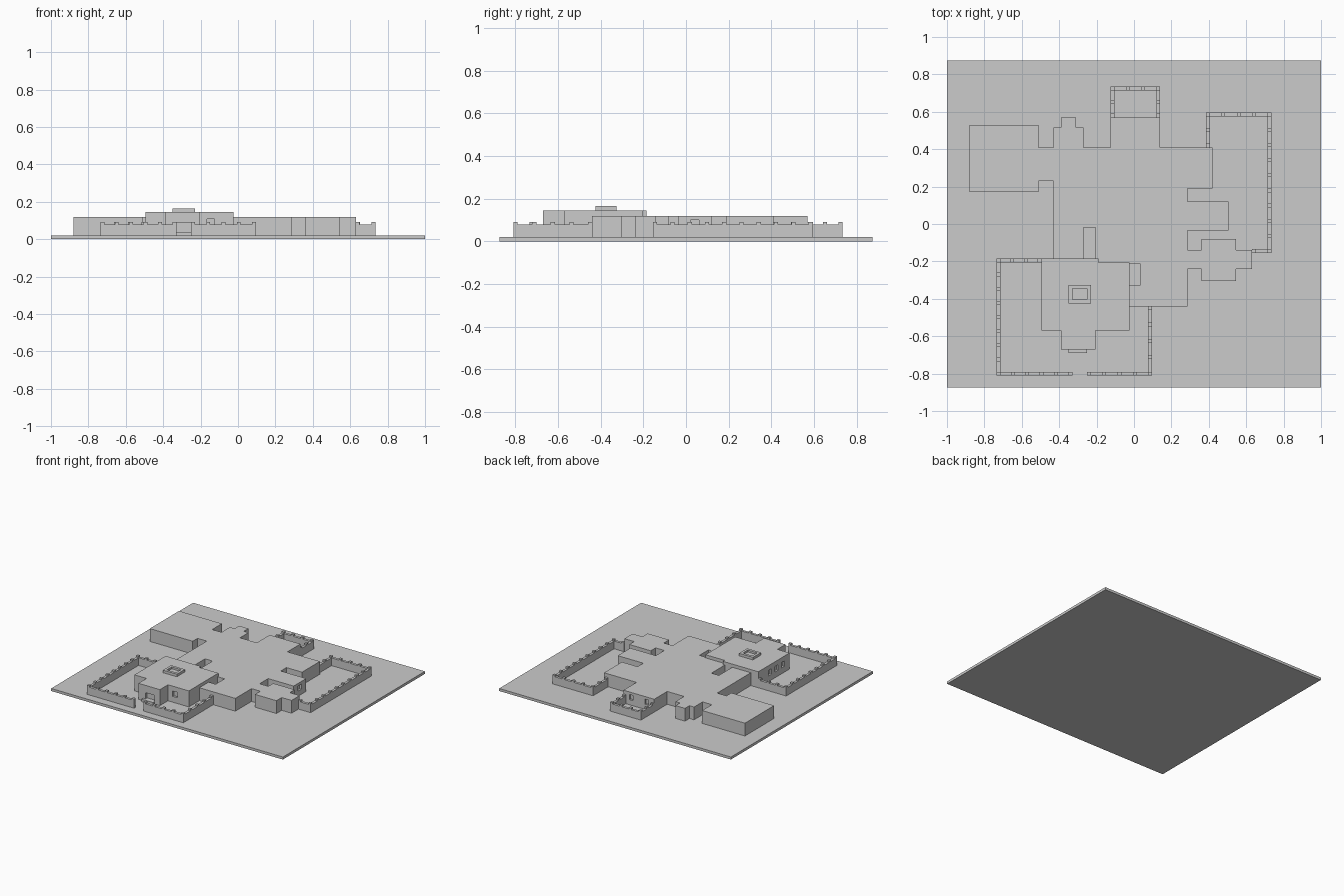
import bpy
import bmesh

cube = bpy.data.objects.get("Cube")
if cube:
    bpy.data.objects.remove(cube, do_unlink=True)

# One plain grey for the whole site
stone = bpy.data.materials.new("stone grey")
stone.use_nodes = True
grey = (0.6, 0.6, 0.6, 1.0)
stone.diffuse_color = grey
stone.node_tree.nodes["Principled BSDF"].inputs["Base Color"].default_value = grey

GROUND = 0.02
ROOF = 0.12
TOWER = 0.145


def finish(name, bm):
    """Turn a bmesh into a flat shaded, coloured object."""
    bmesh.ops.recalc_face_normals(bm, faces=bm.faces)
    mesh = bpy.data.meshes.new(name)
    bm.to_mesh(mesh)
    bm.free()
    mesh.materials.append(stone)
    obj = bpy.data.objects.new(name, mesh)
    bpy.context.collection.objects.link(obj)
    return obj


def prism(name, points, direction):
    """Extrude a closed outline of 3D points along a direction."""
    bm = bmesh.new()
    face = bm.faces.new([bm.verts.new(p) for p in points])
    grown = bmesh.ops.extrude_face_region(bm, geom=[face])
    verts = [g for g in grown["geom"] if isinstance(g, bmesh.types.BMVert)]
    bmesh.ops.translate(bm, vec=direction, verts=verts)
    return finish(name, bm)


def box(name, x0, x1, y0, y1, z0, z1):
    corners = [(x0, y0, z0), (x1, y0, z0), (x1, y1, z0), (x0, y1, z0)]
    return prism(name, corners, (0, 0, z1 - z0))


def right_angled_plan(name, x, y, steps, top):
    """Extrude a plan whose edges alternate between new x and new y values."""
    points = [(x, y, GROUND)]
    for i, value in enumerate(steps):
        if i % 2 == 0:
            x = value
        else:
            y = value
        points.append((x, y, GROUND))
    return prism(name, points, (0, 0, top - GROUND))


def wall(name, axis, start, end, offset, thick=0.02):
    """Low wall with a row of narrow merlons, running along x or y."""
    low, high, width = 0.08, 0.092, 0.02
    gaps = max(1, round((end - start - width) / 0.08))
    pitch = (end - start - width) / gaps
    outline = [(start, GROUND)]
    for i in range(gaps + 1):
        a = start + i * pitch
        if i:
            outline.append((a, low))
        outline += [(a, high), (a + width, high)]
        if i < gaps:
            outline.append((a + width, low))
    outline.append((end, GROUND))
    if axis == "x":
        return prism(name, [(u, offset, z) for u, z in outline], (0, thick, 0))
    return prism(name, [(offset, u, z) for u, z in outline], (thick, 0, 0))


def cut(target, *cutters):
    """Recess a solid with hidden boxes."""
    for cutter in cutters:
        cutter.hide_render = True
        mod = target.modifiers.new("recess", "BOOLEAN")
        mod.object = cutter
        mod.operation = "DIFFERENCE"
        mod.solver = "EXACT"
    bpy.context.view_layer.update()
    graph = bpy.context.evaluated_depsgraph_get()
    mesh = bpy.data.meshes.new_from_object(target.evaluated_get(graph))
    target.modifiers.clear()
    target.data = mesh
    for cutter in cutters:
        bpy.data.objects.remove(cutter, do_unlink=True)


# Ground slab
box("ground_slab", -1, 1, -0.875, 0.875, 0, GROUND)

# Main building, outline clockwise from the west wing
main = right_angled_plan("main_building", -0.88, 0.53, [
    -0.51, 0.41, -0.43, 0.515, -0.39, 0.57, -0.31, 0.515, -0.27, 0.41,
    -0.125, 0.57, 0.14, 0.41, 0.42, 0.19, 0.285, 0.12, 0.505, -0.035,
    0.285, -0.14, 0.36, -0.08, 0.545, -0.14, 0.63, -0.24, 0.545, -0.305,
    0.36, -0.24, 0.285, -0.44, -0.025, -0.325, 0.035, -0.215, -0.025, -0.205,
    -0.19, -0.185, -0.205, -0.02, -0.27, -0.185, -0.43, 0.23, -0.51, 0.17,
    -0.88], ROOF)
cut(main,
    box("east_window", 0.49, 0.53, 0.02, 0.06, 0.06, 0.1),
    *[box("north_window", x - 0.015, x + 0.015, 0.555, 0.6, 0.06, 0.1)
      for x in (-0.06, 0.075)])

# Front hall with projecting entrance bay
hall = right_angled_plan("front_hall", -0.495, -0.185, [
    -0.19, -0.205, -0.025, -0.57, -0.205, -0.67, -0.39, -0.57, -0.495], TOWER)
cut(hall,
    box("door", -0.33, -0.25, -0.7, -0.65, 0.04, 0.088),
    box("front_window", -0.165, -0.125, -0.6, -0.555, 0.065, 0.107),
    *[box("west_window", -0.52, -0.48, y - 0.018, y + 0.018, 0.065, 0.107)
      for y in (-0.33, -0.41, -0.49)])
box("entrance_step", -0.35, -0.25, -0.69, -0.67, GROUND, 0.04)

# Roof light with sunken centre
light = box("roof_light", -0.35, -0.23, -0.425, -0.325, TOWER, 0.165)
cut(light, box("roof_light_well", -0.33, -0.25, -0.405, -0.345, 0.15, 0.2))

# Front courtyard walls, with a gate gap before the entrance
wall("front_yard_north_wall", "x", -0.735, -0.495, -0.205)
wall("front_yard_west_wall", "y", -0.81, -0.185, -0.735)
wall("front_yard_south_wall_west", "x", -0.735, -0.33, -0.81)
wall("front_yard_south_wall_east", "x", -0.25, 0.095, -0.81)
wall("front_yard_east_wall", "y", -0.81, -0.44, 0.075)

# East courtyard walls
wall("east_yard_west_wall", "y", 0.41, 0.595, 0.385)
wall("east_yard_north_wall", "x", 0.385, 0.735, 0.575)
wall("east_yard_east_wall", "y", -0.155, 0.595, 0.715)
wall("east_yard_south_wall", "x", 0.63, 0.735, -0.155)

# Small north courtyard walls
wall("north_yard_north_wall", "x", -0.125, 0.14, 0.715)
for side, x in (("west", -0.125), ("east", 0.12)):
    wall("north_yard_" + side + "_wall", "y", 0.57, 0.735, x)
